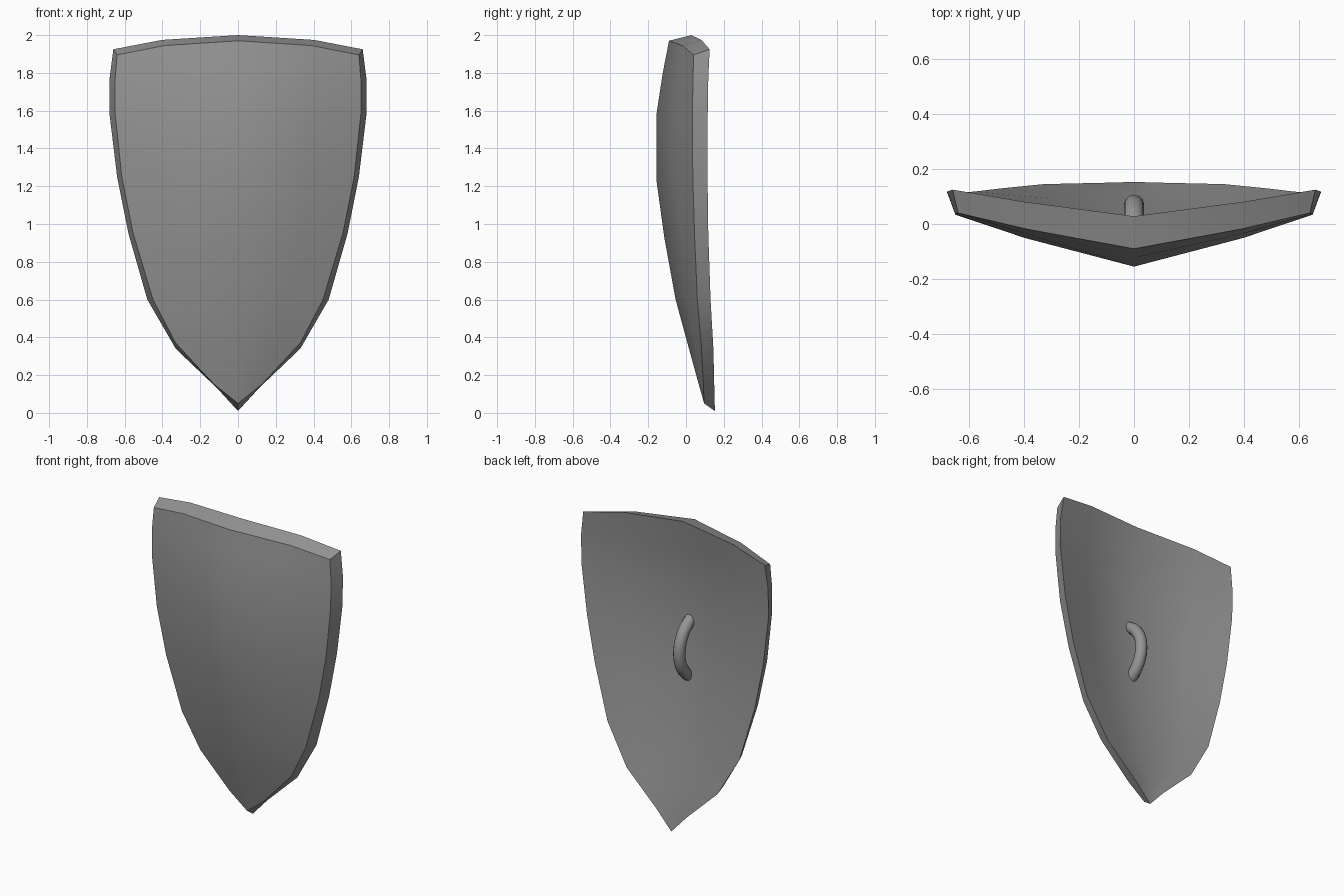
import bpy, bmesh, math

if "Cube" in bpy.data.objects:
    bpy.data.objects.remove(bpy.data.objects["Cube"])

grey = bpy.data.materials.new("plain grey")
grey.diffuse_color = (0.3, 0.3, 0.3, 1)
grey.use_nodes = True
grey.node_tree.nodes["Principled BSDF"].inputs["Base Color"].default_value = grey.diffuse_color

# Rows from top to tip: half width, edge height, centre height, edge depth, centre depth
FRONT = [(.64, 1.895, 1.97, .04, -.09), (.65, 1.77, 1.80, .037, -.123),
         (.65, 1.58, 1.59, .034, -.155), (.615, 1.25, 1.22, .036, -.155),
         (.555, .95, .93, .045, -.115), (.45, .60, .60, .06, -.055),
         (.33, .37, .35, .08, .013), (.125, .15, .15, .092, .068),
         (0, .05, .05, .096, .096)]
BACK = [(.66, 1.925, 2.0, .125, .028), (.68, 1.77, 1.80, .118, -.005),
        (.68, 1.58, 1.59, .115, -.035), (.64, 1.25, 1.22, .114, -.04),
        (.58, .95, .93, .118, -.01), (.48, .60, .60, .13, .045),
        (.33, .34, .33, .145, .1), (.11, .13, .13, .15, .138),
        (0, .01, .01, .153, .153)]
COLUMNS = [(-1, 1, 1), (-.61, .55, .34), (0, 0, 0), (.61, .55, .34), (1, 1, 1)]


def sheet(bm, rows):
    """Grid of vertices; every row bows from its centre to its edges."""
    grid = []
    for half, z_edge, z_mid, y_edge, y_mid in rows:
        if half == 0:
            grid.append([bm.verts.new((0, y_mid, z_mid))] * 5)
        else:
            grid.append([bm.verts.new((half * t, y_mid + (y_edge - y_mid) * wy,
                                       z_mid + (z_edge - z_mid) * wz))
                         for t, wy, wz in COLUMNS])
    return grid


def outline(grid):
    """Closed loop around a sheet, through the tip once."""
    return (grid[0] + [r[-1] for r in grid[1:]] +
            [r[0] for r in reversed(grid[1:-1])])


def skin(bm, grid):
    for a, b in zip(grid, grid[1:]):
        for i in range(4):
            corners = [a[i], b[i], b[i + 1], a[i + 1]]
            bm.faces.new(list(dict.fromkeys(corners)))


def finish(bm, name):
    bmesh.ops.recalc_face_normals(bm, faces=bm.faces)
    mesh = bpy.data.meshes.new(name)
    bm.to_mesh(mesh)
    bm.free()
    mesh.materials.append(grey)
    obj = bpy.data.objects.new(name, mesh)
    bpy.context.collection.objects.link(obj)
    return obj


# Shield body: curved front, hollow back and a bevelled rim
bm = bmesh.new()
front, back = sheet(bm, FRONT), sheet(bm, BACK)
skin(bm, front)
skin(bm, back)
loop_f, loop_b = outline(front), outline(back)
rim = set()
for i in range(len(loop_f)):
    j = (i + 1) % len(loop_f)
    rim.add(bm.faces.new([loop_f[i], loop_f[j], loop_b[j], loop_b[i]]))
bmesh.ops.recalc_face_normals(bm, faces=bm.faces)
for f in bm.faces:
    f.smooth = True
for e in bm.edges:
    on_rim = sum(f in rim for f in e.link_faces)
    if on_rim == 1 or (on_rim == 2 and e.calc_face_angle() > math.radians(35)):
        e.smooth = False
finish(bm, "shield_body")

# Handle: round bar bowed away from the hollow back
bm = bmesh.new()
rings, SIDES, RADIUS = [], 12, .037
for k in range(11):
    a = math.radians(-65 + 13 * k)
    cy, cz = -.135 + .205 * math.cos(a), 1.145 + .205 * math.sin(a)
    ring = []
    for s in range(SIDES):
        b = 2 * math.pi * s / SIDES
        out = RADIUS * math.cos(b)
        ring.append(bm.verts.new((RADIUS * math.sin(b), cy + out * math.cos(a),
                                  cz + out * math.sin(a))))
    rings.append(ring)
for p, q in zip(rings, rings[1:]):
    for s in range(SIDES):
        t = (s + 1) % SIDES
        bm.faces.new([p[s], p[t], q[t], q[s]]).smooth = True
bm.faces.new(rings[0])
bm.faces.new(rings[-1])
finish(bm, "handle")
